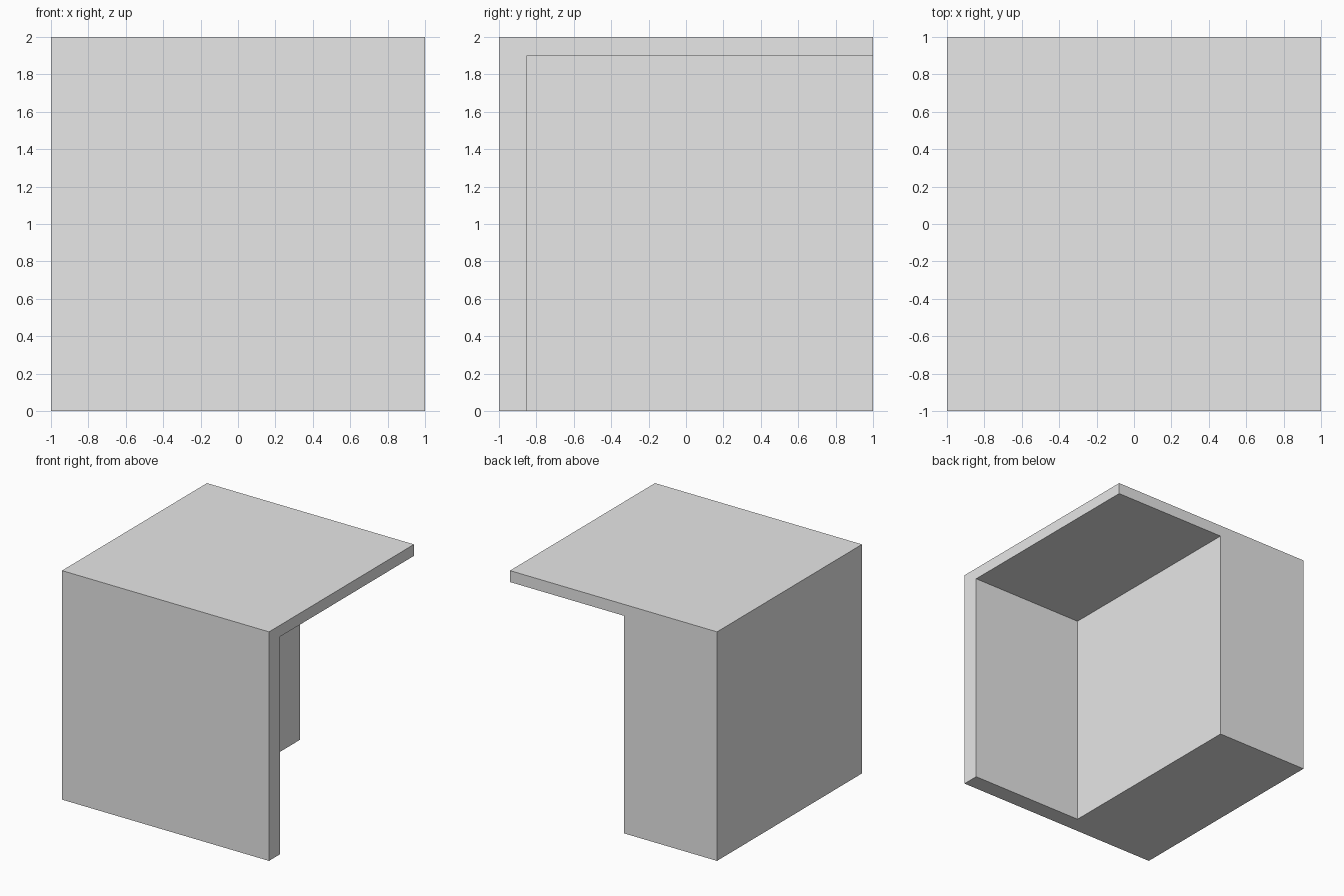
import bpy

# Remove the default cube
default = bpy.data.objects.get("Cube")
if default:
    bpy.data.objects.remove(default, do_unlink=True)

grey = bpy.data.materials.new("light_grey")
grey.use_nodes = True
colour = (0.8, 0.8, 0.8, 1.0)
grey.diffuse_color = colour
grey.node_tree.nodes["Principled BSDF"].inputs["Base Color"].default_value = colour


def box(name, low, high):
    """Axis-aligned box between two corners."""
    bpy.ops.mesh.primitive_cube_add(size=1)
    obj = bpy.context.object
    obj.name = name
    for v in obj.data.vertices:
        v.co = [a + (b - a) * (c + 0.5) for a, b, c in zip(low, high, v.co)]
    obj.data.materials.append(grey)
    return obj


# Solid block: front panel, top slab and side cabinet in one piece
desk = box("desk_body", (-1, -1, 0), (1, 1, 2))

# Open knee space, cut through the back, the bottom and one side
cutter = box("knee_space_cutter", (-0.1, -0.85, -0.5), (1.5, 1.5, 1.9))
cutter.hide_render = True

cut = desk.modifiers.new("knee_space", "BOOLEAN")
cut.operation = "DIFFERENCE"
cut.solver = "EXACT"
cut.object = cutter

# Apply the cut and discard the cutter
bpy.ops.object.select_all(action="DESELECT")
desk.select_set(True)
bpy.context.view_layer.objects.active = desk
bpy.ops.object.modifier_apply(modifier=cut.name)
bpy.data.objects.remove(cutter, do_unlink=True)
bpy.ops.object.shade_flat()
